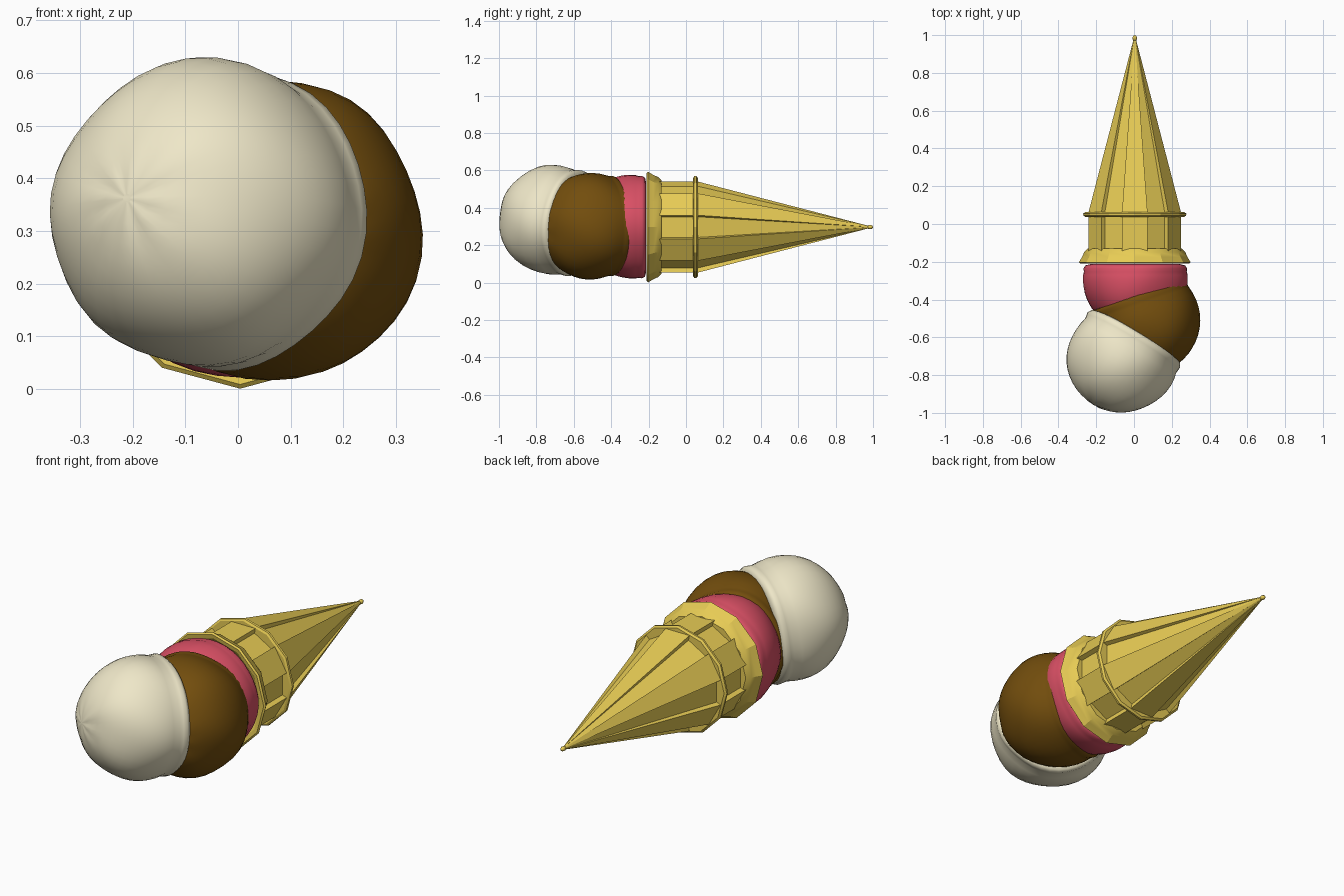
import bpy, bmesh, math
from mathutils import Vector

if "Cube" in bpy.data.objects:
    bpy.data.objects.remove(bpy.data.objects["Cube"])

CX, CZ = 0.004, 0.297   # cone axis runs along y


def material(name, rgb):
    m = bpy.data.materials.new(name)
    m.diffuse_color = (*rgb, 1)
    m.use_nodes = True
    m.node_tree.nodes["Principled BSDF"].inputs["Base Color"].default_value = m.diffuse_color
    return m


WAFER = material("wafer", (0.80, 0.60, 0.09))
PINK = material("strawberry", (0.70, 0.08, 0.13))
BROWN = material("chocolate", (0.17, 0.075, 0.004))
CREAM = material("vanilla", (0.86, 0.80, 0.58))


def loft(name, rings, mat, angle):
    """Skin a list of point rings and cap both ends."""
    bm = bmesh.new()
    vr = [[bm.verts.new(p) for p in ring] for ring in rings]
    n = len(vr[0])
    for a, b in zip(vr, vr[1:]):
        for i in range(n):
            j = (i + 1) % n
            bm.faces.new((a[i], a[j], b[j], b[i]))
    bm.faces.new(vr[0])
    bm.faces.new(vr[-1])
    bmesh.ops.recalc_face_normals(bm, faces=bm.faces[:])
    me = bpy.data.meshes.new(name)
    bm.to_mesh(me)
    bm.free()
    me.materials.append(mat)
    ob = bpy.data.objects.new(name, me)
    bpy.context.collection.objects.link(ob)
    bpy.context.view_layer.objects.active = ob
    ob.select_set(True)
    bpy.ops.object.shade_smooth_by_angle(angle=math.radians(angle))
    ob.select_set(False)
    return ob


def polar(y, r, a):
    return Vector((CX + r * math.cos(a), y, CZ + r * math.sin(a)))


def polygon(y, r, sides=12):
    return [polar(y, r, 2 * math.pi * i / sides) for i in range(sides)]


def ribbed(y, r, depth=0.90):
    """Twelve panels, every second one recessed."""
    pts = []
    for k in range(12):
        rr = r if k % 2 else r * depth
        for d in (-14, 14):
            off = d if k % 2 == 0 else math.copysign(15.5, d)
            pts.append(polar(y, rr, math.radians(30 * k + off)))
    return pts


# Wafer cone, cup, flared lip, band and tip
loft("cone_body", [ribbed(0.05, 0.256), ribbed(0.98, 0.006)], WAFER, 20)
loft("cone_cup", [ribbed(-0.16, 0.252), ribbed(0.05, 0.252)], WAFER, 20)
loft("cone_lip", [polygon(y, r) for y, r in
     ((-0.17, 0.22), (-0.206, 0.268), (-0.21, 0.288), (-0.203, 0.296), (-0.175, 0.279),
      (-0.15, 0.268), (-0.13, 0.250), (-0.13, 0.20))], WAFER, 25)
loft("cone_band", [polygon(y, r) for y, r in
     ((0.038, 0.235), (0.038, 0.262), (0.044, 0.272), (0.055, 0.273),
      (0.063, 0.263), (0.063, 0.235))], WAFER, 25)
loft("cone_tip", [polygon(0.984 + 0.016 * math.cos(t), 0.012 * math.sin(t), 8)
     for t in (0.1, 0.7, 1.3, 1.9, 2.5, 3.0)], WAFER, 60)


def scoop(name, centre, axis, radius, back, lip, mat, seed):
    """Lumpy ball, puckered at the pole, ending in a rolled lip behind it."""
    profile = []
    t_end = math.acos(-(back - 0.035) / radius)
    for i in range(15):
        t = 0.03 + (t_end - 0.03) * i / 14
        profile.append((radius * math.cos(t), radius * math.sin(t)))
    profile += [(-back + 0.018, lip - 0.002), (-back, lip),
                (-back - 0.016, lip - 0.010), (-back - 0.022, lip - 0.035),
                (-back - 0.015, lip * 0.6), (-back - 0.01, 0.02)]
    rot = Vector((0, 0, 1)).rotation_difference(Vector(axis))
    rings = []
    n = 40
    for h, r in profile:
        ring = []
        for i in range(n):
            a = 2 * math.pi * i / n
            lump = 0.004 * math.sin(3 * a + 9 * h + seed) + 0.003 * math.sin(5 * a - 14 * h + seed)
            pucker = 0.005 * math.sin(8 * a) * math.exp(-(r / 0.09) ** 2) if h > 0 else 0
            k = min(1, r / 0.12)
            ring.append(Vector(centre) + rot @ Vector((
                (r + lump * k) * math.cos(a), (r + lump * k) * math.sin(a), h + pucker * k)))
        rings.append(ring)
    return loft(name, rings, mat, 50)


# Three stacked scoops, each leaning a different way
scoop("strawberry_scoop", (0.004, -0.29, 0.30), (0, -1, 0), 0.277, -0.01 + 0.065, 0.274, PINK, 0.5)
scoop("chocolate_scoop", (0.066, -0.51, 0.30), (0.33, -0.94, 0), 0.285, 0.125, 0.268, BROWN, 2.0)
scoop("vanilla_scoop", (-0.062, -0.708, 0.333), (-0.51, -0.855, 0.1), 0.292, 0.115, 0.285, CREAM, 4.1)
